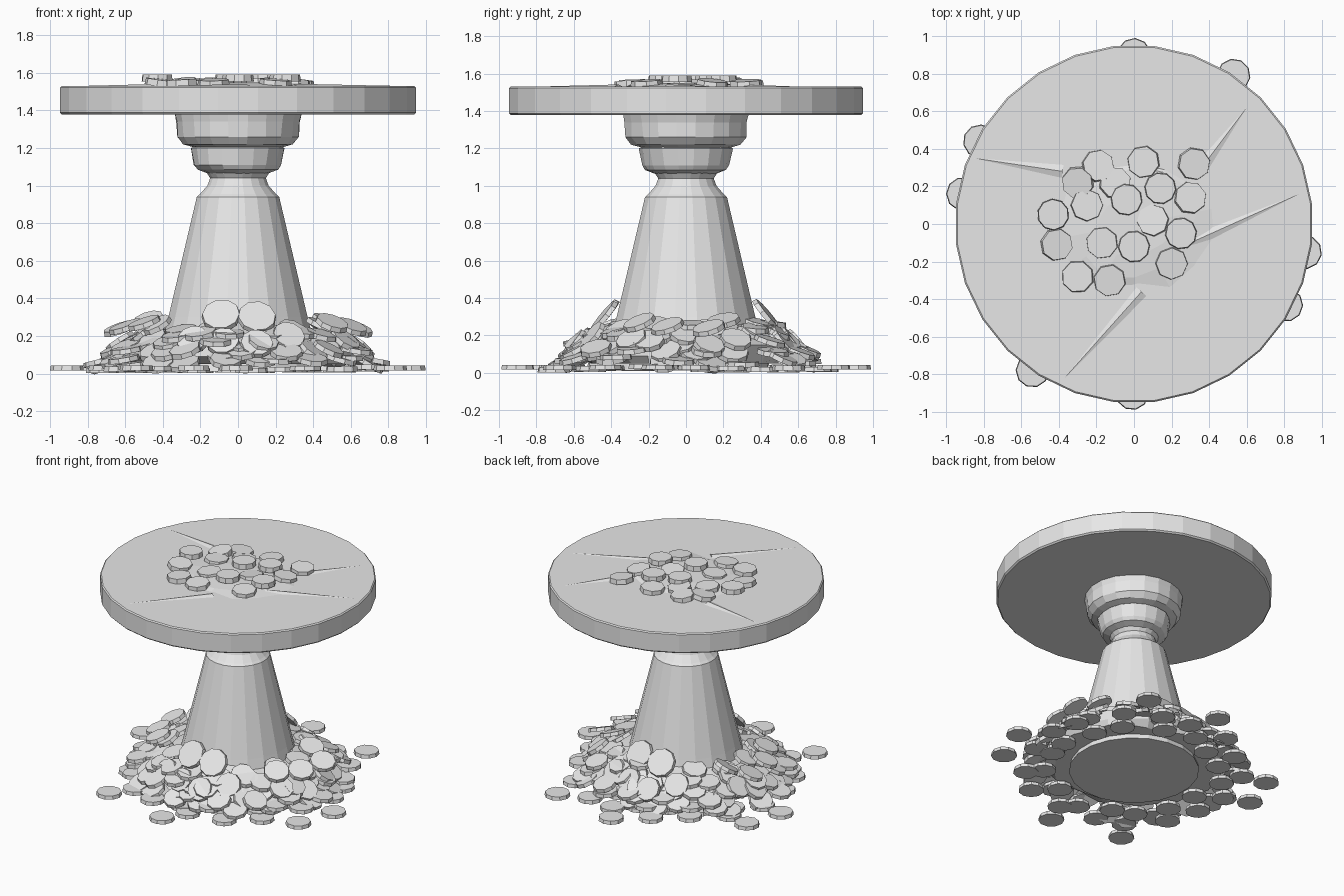
import bpy, bmesh, math, random
from mathutils import Matrix, Vector

random.seed(7)
cube = bpy.data.objects.get("Cube")
if cube:
    bpy.data.objects.remove(cube, do_unlink=True)

stone = bpy.data.materials.new("pale grey")
stone.use_nodes = True
GREY = (0.8, 0.8, 0.8, 1)
stone.diffuse_color = GREY
stone.node_tree.nodes["Principled BSDF"].inputs["Base Color"].default_value = GREY


def finish(bm, name):
    bmesh.ops.recalc_face_normals(bm, faces=bm.faces)
    mesh = bpy.data.meshes.new(name)
    bm.to_mesh(mesh)
    bm.free()
    mesh.materials.append(stone)
    obj = bpy.data.objects.new(name, mesh)
    bpy.context.collection.objects.link(obj)
    return obj


def lathe(name, profile, sides, jitter=0.0, squash=1.0):
    """Closed faceted solid from (radius, height) pairs."""
    bm = bmesh.new()
    rings = []
    for r, z in profile:
        ring = []
        for i in range(sides):
            a = math.tau * (i + 0.5) / sides
            rr = r + random.uniform(-jitter, jitter)
            ring.append(bm.verts.new((rr * math.cos(a), rr * squash * math.sin(a), z)))
        rings.append(ring)
    for low, high in zip(rings, rings[1:]):
        for i in range(sides):
            j = (i + 1) % sides
            bm.faces.new((low[i], low[j], high[j], high[i]))
    bm.faces.new(rings[0])
    bm.faces.new(rings[-1])
    return finish(bm, name)


def add_coin(bm, pos, normal=(0, 0, 1), radius=0.088, depth=0.026, sides=10):
    """Flat coin with a slightly smaller upper rim."""
    turn = Vector(normal).to_track_quat('Z', 'Y').to_matrix().to_4x4()
    spin = Matrix.Rotation(random.uniform(0, math.tau), 4, 'Z')
    bmesh.ops.create_cone(bm, cap_ends=True, segments=sides, radius1=radius,
                          radius2=radius * 0.95, depth=depth,
                          matrix=Matrix.Translation(pos) @ turn @ spin)


# Pedestal: tapered foot, narrow neck and stepped collar
lathe("pedestal", [(0.45, 0.012), (0.375, 0.3), (0.222, 0.94), (0.205, 0.955),
                   (0.165, 1.0), (0.15, 1.04), (0.17, 1.07)], 20)
lathe("lower_collar", [(0.15, 1.06), (0.215, 1.085), (0.235, 1.11), (0.25, 1.2),
                       (0.2, 1.23)], 18, 0.005)
lathe("upper_collar", [(0.24, 1.205), (0.295, 1.22), (0.325, 1.26), (0.33, 1.34),
                       (0.34, 1.385)], 20, 0.004)

# Round table top with a worn edge
lathe("table_top", [(0.943, 1.378), (0.953, 1.388), (0.953, 1.522), (0.945, 1.53)], 28)

# Loose coins lying on the floor
bm = bmesh.new()
outer = [(0, 0.9), (0.53, 0.79), (-0.82, 0.44), (-0.91, 0.16),
         (0.91, -0.15), (0.81, -0.43), (-0.54, -0.78), (-0.01, -0.9)]
for x, y in outer:
    add_coin(bm, (x, y, 0.03), radius=0.09)
for count, dist in ((17, 0.75), (16, 0.6)):
    for i in range(count):
        a = math.tau * (i + random.uniform(-0.2, 0.2)) / count
        d = dist + random.uniform(-0.04, 0.04)
        add_coin(bm, (d * math.cos(a), d * math.sin(a), random.uniform(0.015, 0.035)))
finish(bm, "floor_coins")

# Packed core of the heap, broader from side to side
lathe("heap_core", [(0.58, 0.05), (0.64, 0.09), (0.6, 0.15), (0.5, 0.21), (0.34, 0.24)],
      26, 0.04, 0.92)

# Tumbled coins over the core: count, distance, height, outward lean
bm = bmesh.new()
layers = [(26, 0.7, 0.06, 0.3), (26, 0.66, 0.11, 0.5), (24, 0.61, 0.16, 0.6),
          (20, 0.54, 0.2, 0.5), (16, 0.46, 0.24, 0.4)]
for count, dist, height, lean in layers:
    for i in range(count):
        a = math.tau * (i + random.uniform(-0.4, 0.4)) / count
        side = abs(math.cos(a))
        d = dist * (0.92 + 0.1 * side) + random.uniform(-0.03, 0.03)
        tilt = lean + random.uniform(-0.35, 0.4)
        skew = random.uniform(-0.35, 0.35)
        normal = (math.cos(a + skew) * tilt, math.sin(a + skew) * tilt, 1)
        z = height + random.uniform(-0.015, 0.025)
        add_coin(bm, (d * math.cos(a), d * math.sin(a), z), normal, sides=9)
# High coins resting on the left and right shoulders
for x, y, z in [(0.6, -0.1, 0.25), (0.5, -0.25, 0.27), (0.63, 0.12, 0.24), (0.48, 0.2, 0.28)]:
    for s in (-1, 1):
        add_coin(bm, (s * x, y, z), (s * 0.35, random.uniform(-0.5, 0.3), 1), 0.092)
finish(bm, "heap_coins")

# Coins leaning against the pedestal at front and back
bm = bmesh.new()
for s in (-1, 1):
    for x, y, z, r in [(-0.09, 0.43, 0.31, 0.105), (0.1, 0.44, 0.3, 0.105),
                       (-0.24, 0.52, 0.18, 0.09), (0.1, 0.6, 0.16, 0.09),
                       (-0.08, 0.57, 0.17, 0.09), (0.27, 0.5, 0.2, 0.09)]:
        add_coin(bm, (-s * x, s * y, z), (-s * x, s * 0.8, 0.65), r)
finish(bm, "leaning_coins")

# Small pile of coins on the table: raised ones, then half-buried ones
bm = bmesh.new()
raised = [(-0.43, 0.05), (0.14, 0.19), (0.25, -0.05), (0.0, -0.12), (-0.04, 0.13)]
buried = [(-0.41, -0.11), (-0.19, 0.31), (0.05, 0.33), (0.32, 0.32), (-0.17, -0.1),
          (-0.13, -0.3), (0.2, -0.21), (-0.3, -0.28), (-0.25, 0.1), (0.3, 0.14),
          (-0.1, 0.22), (0.1, 0.02), (-0.3, 0.22)]
for x, y in raised:
    add_coin(bm, (x, y, 1.572), radius=0.085, depth=0.036)
for x, y in buried:
    normal = (random.uniform(-0.14, 0.14), random.uniform(-0.14, 0.14), 1)
    add_coin(bm, (x, y, 1.547), normal, sides=8, depth=0.034)
finish(bm, "table_coins")

# Low crumpled mound under the pile
lathe("table_mound", [(0.42, 1.528), (0.33, 1.542), (0.18, 1.55)], 14, 0.05, 0.85)

# Long shallow creases running out from the pile
bm = bmesh.new()
for tip, root in [((-0.85, 0.35), (-0.38, 0.28)), ((-0.37, -0.82), (0.04, -0.36)),
                  ((0.6, 0.62), (0.36, 0.3)), ((0.88, 0.16), (0.3, -0.1))]:
    a, b = Vector(tip), Vector(root)
    across = (b - a).orthogonal().normalized() * 0.035
    corners = [bm.verts.new((p.x, p.y, 1.53)) for p in (a, b + across, b - across)]
    peak = bm.verts.new((b.x, b.y, 1.542))
    bm.faces.new(corners)
    for i in range(3):
        bm.faces.new((corners[i], corners[(i + 1) % 3], peak))
finish(bm, "table_creases")
